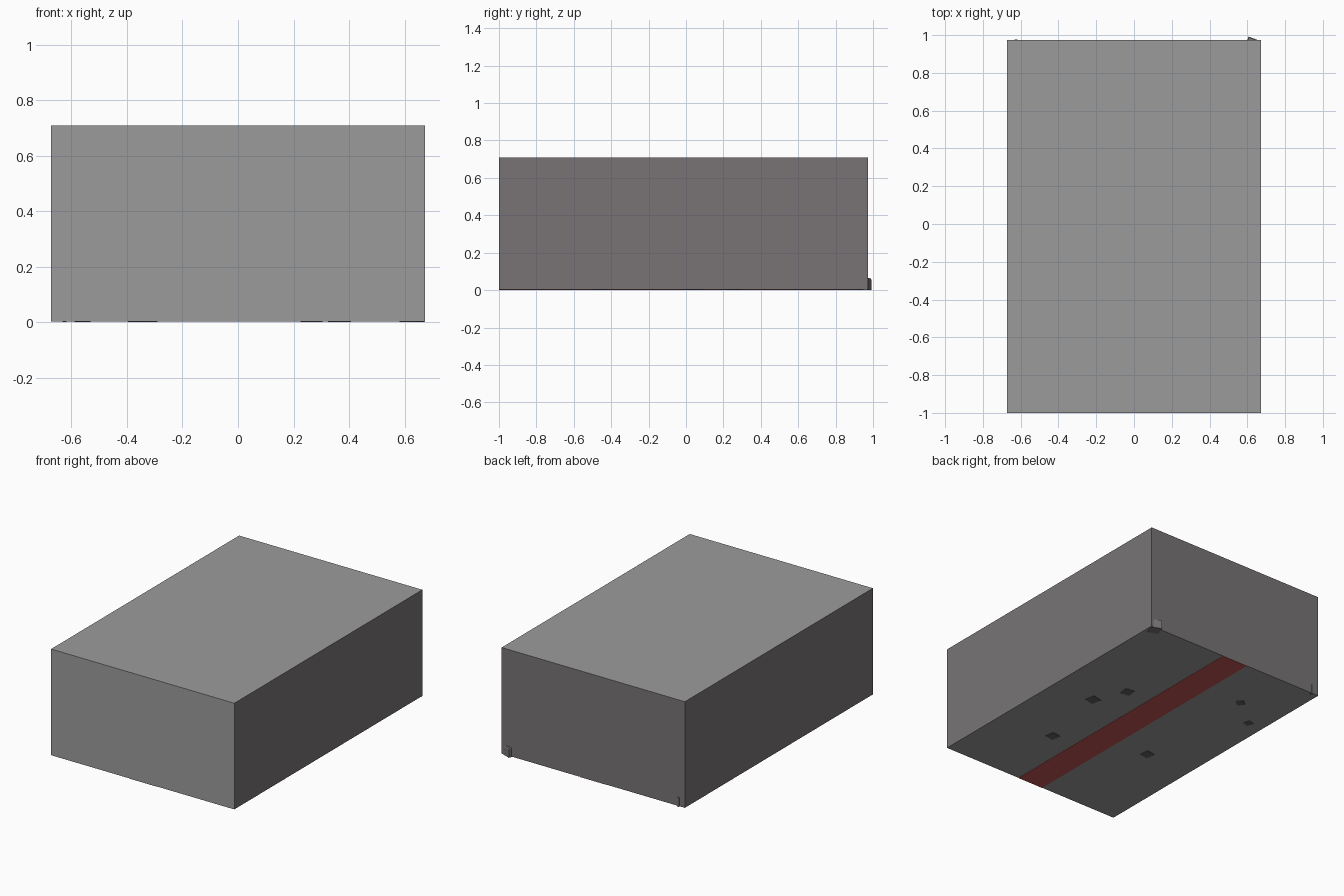
import bpy, bmesh, math
from mathutils import Matrix

if "Cube" in bpy.data.objects:
    bpy.data.objects.remove(bpy.data.objects["Cube"])


def material(name, rgb):
    m = bpy.data.materials.new(name)
    m.diffuse_color = (*rgb, 1)
    m.use_nodes = True
    m.node_tree.nodes["Principled BSDF"].inputs["Base Color"].default_value = m.diffuse_color
    return m


LIGHT = material("light grey", (0.33, 0.33, 0.33))
WARM = material("warm grey", (0.19, 0.175, 0.18))
RED = material("carpet red", (0.55, 0.09, 0.09))
DARK = material("dark grey", (0.12, 0.12, 0.12))


def box(name, lo, hi, mats, turn=0, chamfer=0):
    """Box between two corners, turned about its own centre."""
    size = [b - a for a, b in zip(lo, hi)]
    centre = [(a + b) / 2 for a, b in zip(lo, hi)]
    bm = bmesh.new()
    bmesh.ops.create_cube(bm, size=1, matrix=Matrix.Diagonal((*size, 1)))
    if chamfer:
        top = [e for e in bm.edges if all(v.co.z > 0 for v in e.verts)]
        bmesh.ops.bevel(bm, geom=top, offset=chamfer, segments=2,
                        profile=0.5, affect='EDGES')
    me = bpy.data.meshes.new(name)
    bm.to_mesh(me)
    bm.free()
    for m in mats:
        me.materials.append(m)
    ob = bpy.data.objects.new(name, me)
    ob.location = centre
    ob.rotation_euler.z = math.radians(turn)
    bpy.context.collection.objects.link(ob)
    return ob


# Closed hall: front, roof and floor light, side and back walls warm grey
hall = box("hall", (-0.673, -1, 0.003), (0.673, 0.973, 0.708), [LIGHT, WARM])
for p in hall.data.polygons:
    if abs(p.normal.x) > 0.5 or p.normal.y > 0.5:
        p.material_index = 1

# Carpet strip running the full length, seen through the floor
box("carpet", (-0.095, -1, 0.0015), (0.095, 0.973, 0.004), [RED])

# Loose blocks standing on the floor, their bases just showing: x, y, size, turn
blocks = [(0.365, 0.04, 0.07, 12), (0.263, 0.25, 0.065, -10),
          (0.267, -0.465, 0.065, 8), (-0.328, -0.263, 0.065, 10),
          (-0.361, 0.596, 0.05, 40), (-0.56, 0.436, 0.045, 20)]
for i, (x, y, s, turn) in enumerate(blocks):
    h = s / 2
    box(f"block_{i + 1}", (x - h, y - h, 0), (x + h, y + h, s), [DARK],
        turn, 0.008)

# Corner block poking out through the back wall
box("corner_block", (0.592, 0.912, 0), (0.662, 0.982, 0.065), [WARM],
    -21, 0.012)

# Sliver of another block at the opposite back corner
box("back_sliver", (-0.632, 0.955, 0.0), (-0.618, 0.978, 0.062), [WARM])
